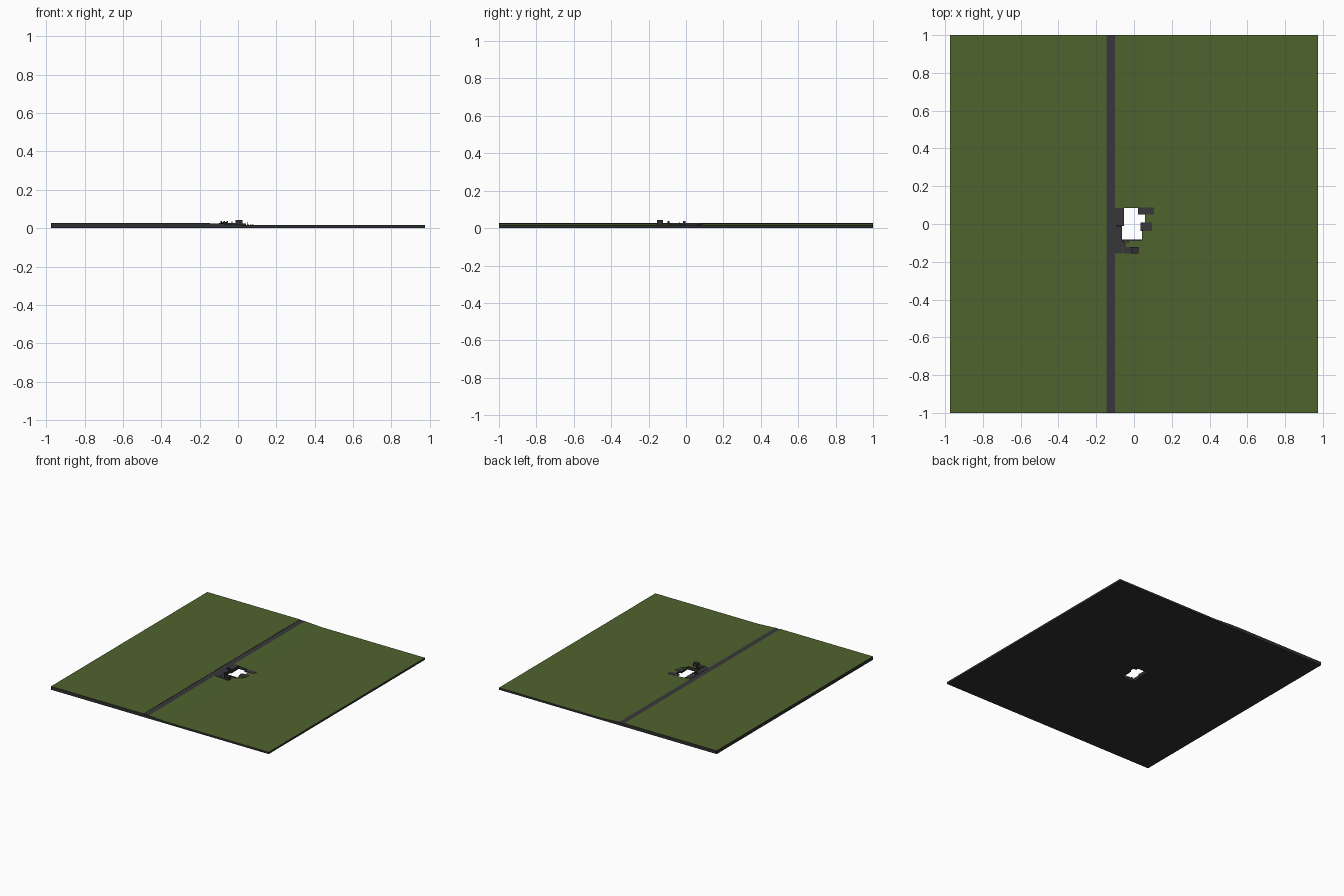
import bpy, bmesh

if "Cube" in bpy.data.objects:
    bpy.data.objects.remove(bpy.data.objects["Cube"])

def mat(name, rgb):
    m = bpy.data.materials.new(name)
    m.diffuse_color = (*rgb, 1)
    m.use_nodes = True
    m.node_tree.nodes["Principled BSDF"].inputs["Base Color"].default_value = m.diffuse_color
    return m

GRASS = mat("grass green", (0.078, 0.125, 0.027))
ASPHALT = mat("asphalt grey", (0.039, 0.038, 0.042))
EARTH = mat("dark earth", (0.028, 0.028, 0.029))

HI, ROAD, LO = 0.027, 0.025, 0.016

def ground_z(x):
    """Height of the land: high left, level road, bank down to the low right."""
    if x <= -0.145:
        return HI
    if x <= -0.10:
        return ROAD
    return max(LO, ROAD + (LO - ROAD) * (x + 0.10) / 0.15)

def finish(bm, name, mats):
    bmesh.ops.remove_doubles(bm, verts=bm.verts, dist=1e-5)
    bmesh.ops.recalc_face_normals(bm, faces=bm.faces)
    me = bpy.data.meshes.new(name)
    bm.to_mesh(me)
    bm.free()
    for m in mats:
        me.materials.append(m)
    ob = bpy.data.objects.new(name, me)
    bpy.context.collection.objects.link(ob)
    return ob

def box(name, x0, x1, y0, y1, z0, z1, m):
    bm = bmesh.new()
    bmesh.ops.create_cube(bm, size=1)
    for v in bm.verts:
        v.co = (x1 if v.co.x > 0 else x0, y1 if v.co.y > 0 else y0,
                z1 if v.co.z > 0 else z0)
    return finish(bm, name, [m])

# land slab: grid of cells, leaving out those in the building pit
xs = [-0.975, -0.145, -0.10, -0.064, -0.053, 0.042, 0.05, 0.058, 0.975]
ys = [-1, -0.082, -0.01, 0.0, 0.086, 1]

def is_pit(i, j):
    if not (0 <= i < len(xs) - 1 and 0 <= j < len(ys) - 1):
        return True
    x, y = (xs[i] + xs[i + 1]) / 2, (ys[j] + ys[j + 1]) / 2
    left = -0.064 if y < -0.01 else -0.053
    right = 0.042 if y < 0 else 0.058
    return left < x < right and -0.082 < y < 0.086

bm = bmesh.new()

def quad(pts, index):
    bm.faces.new([bm.verts.new(p) for p in pts]).material_index = index

for i in range(len(xs) - 1):
    for j in range(len(ys) - 1):
        if is_pit(i, j):
            continue
        xa, xb, ya, yb = xs[i], xs[i + 1], ys[j], ys[j + 1]
        za, zb = ground_z(xa + 1e-6), ground_z(xb)
        corners = [(xa, ya, za), (xb, ya, zb), (xb, yb, zb), (xa, yb, za)]
        quad(corners, 1 if i == 1 else 0)
        quad([(x, y, 0) for x, y, z in reversed(corners)], 2)
        for k, (di, dj) in enumerate([(0, -1), (1, 0), (0, 1), (-1, 0)]):
            if is_pit(i + di, j + dj):
                a, b = corners[k], corners[(k + 1) % 4]
                quad([(a[0], a[1], 0), (b[0], b[1], 0), b, a], 2)
# low kerb beside the road
quad([(-0.145, -1, ROAD), (-0.145, 1, ROAD), (-0.145, 1, HI), (-0.145, -1, HI)], 2)
finish(bm, "land", [GRASS, ASPHALT, EARTH])

# paved areas around the pit
box("driveway", -0.10, -0.064, -0.155, 0.086, 0.016, 0.0265, ASPHALT)
box("driveway_inner", -0.064, -0.053, -0.01, 0.086, 0.016, 0.0265, ASPHALT)
box("front_path", -0.064, -0.042, -0.122, -0.082, 0.014, 0.0265, ASPHALT)
box("back_terrace", 0.022, 0.105, 0.05, 0.088, 0.010, 0.018, ASPHALT)
box("side_terrace", 0.034, 0.095, -0.036, 0.008, 0.010, 0.018, ASPHALT)
box("pit_front_wall", -0.064, 0.042, -0.09, -0.082, 0.0, 0.024, EARTH)

# garage
box("garage", -0.012, 0.024, -0.155, -0.122, 0.015, 0.043, EARTH)
box("garage_forecourt", -0.06, -0.012, -0.155, -0.122, 0.016, 0.028, ASPHALT)

# small walls and posts at the driveway
for k, (x, y) in enumerate([(-0.088, -0.012), (-0.072, -0.012), (-0.056, -0.095)]):
    box(f"gate_post_{k}", x - 0.004, x + 0.004, y - 0.004, y + 0.008, 0.02, 0.038, EARTH)
box("driveway_wall", -0.09, -0.054, -0.008, -0.004, 0.02, 0.032, EARTH)
box("path_post", -0.034, -0.028, -0.1, -0.09, 0.015, 0.036, EARTH)
box("terrace_post", 0.046, 0.05, -0.036, -0.032, 0.012, 0.033, EARTH)

# garden steps beside the side terrace
for k in range(3):
    box(f"garden_step_{k}", 0.05 + 0.012 * k, 0.058 + 0.012 * k,
        -0.078 + 0.01 * k, -0.064 + 0.01 * k, 0.012, 0.019, GRASS)
